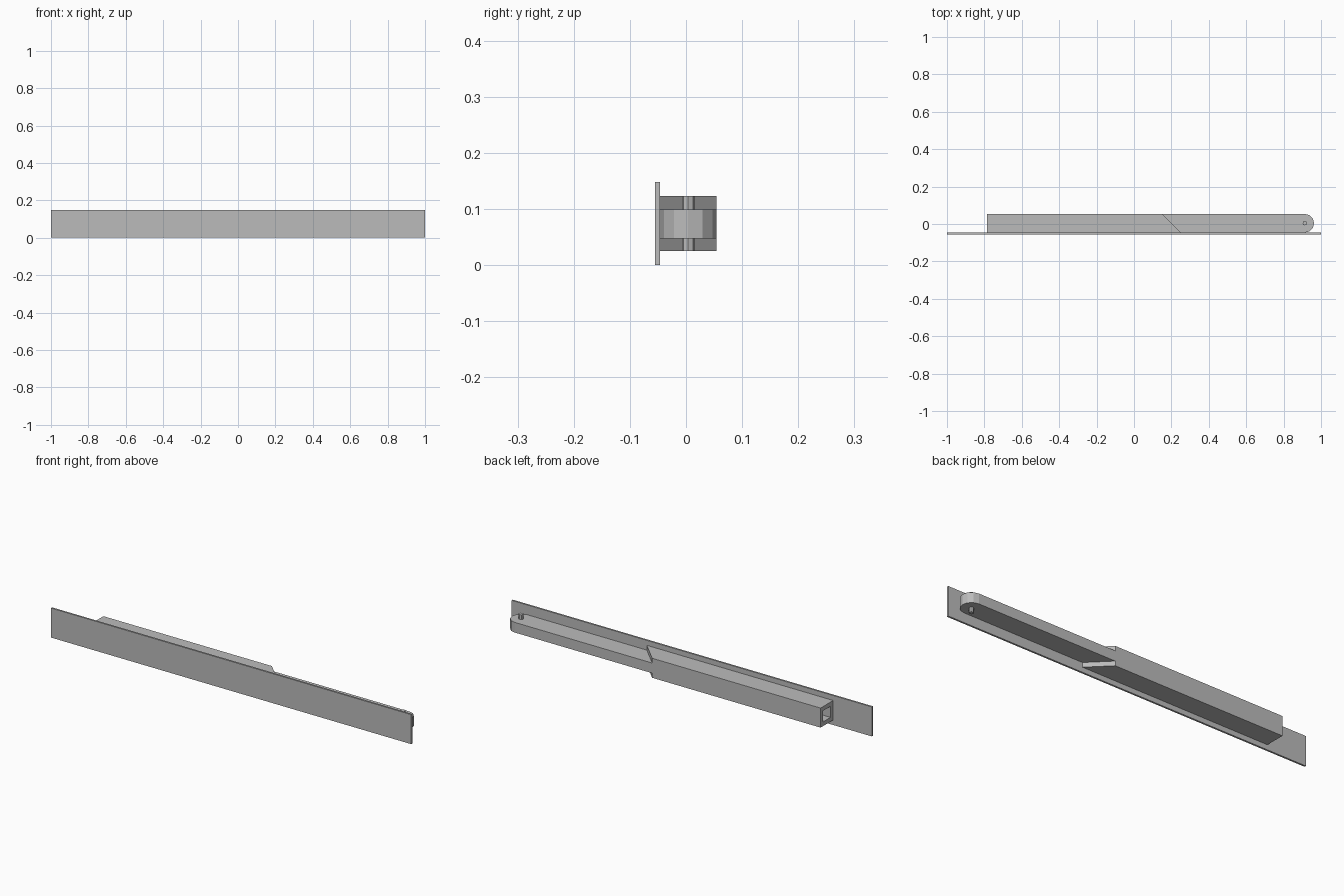
import bpy, bmesh, math

cube = bpy.data.objects.get("Cube")
if cube:
    bpy.data.objects.remove(cube, do_unlink=True)

grey = bpy.data.materials.new("plain grey")
grey.use_nodes = True
COLOUR = (0.5, 0.5, 0.5, 1)
grey.diffuse_color = COLOUR
grey.node_tree.nodes["Principled BSDF"].inputs["Base Color"].default_value = COLOUR

FRONT, BACK = -0.046, 0.054        # depth range of the arm
MID_Y = (FRONT + BACK) / 2
RADIUS = (BACK - FRONT) / 2
PIVOT_X = 0.913


def extrude_outline(name, outline, bottom, top, finish=None):
    """Make a prism from a flat outline, seen from above."""
    bm = bmesh.new()
    face = bm.faces.new([bm.verts.new((x, y, bottom)) for x, y in outline])
    raised = bmesh.ops.extrude_face_region(bm, geom=[face])["geom"]
    verts = [g for g in raised if isinstance(g, bmesh.types.BMVert)]
    bmesh.ops.translate(bm, verts=verts, vec=(0, 0, top - bottom))
    bmesh.ops.recalc_face_normals(bm, faces=bm.faces)
    if finish:
        finish(bm)
    mesh = bpy.data.meshes.new(name)
    bm.to_mesh(mesh)
    bm.free()
    mesh.materials.append(grey)
    obj = bpy.data.objects.new(name, mesh)
    bpy.context.collection.objects.link(obj)
    return obj


def arc(cx, cy, radius, start, end, steps):
    angles = [math.radians(start + (end - start) * i / steps) for i in range(steps + 1)]
    return [(cx + radius * math.cos(a), cy + radius * math.sin(a)) for a in angles]


def rectangle(x0, x1, y0, y1):
    return [(x0, y0), (x1, y0), (x1, y1), (x0, y1)]


def sink_end_socket(bm):
    """Cut a square socket into the end facing -x."""
    end = min(bm.faces, key=lambda f: f.calc_center_median().x)
    bmesh.ops.inset_region(bm, faces=[end], thickness=0.03)
    floor = bmesh.ops.extrude_face_region(bm, geom=[end])["geom"]
    bmesh.ops.delete(bm, geom=[end], context="FACES_ONLY") if end.is_valid else None
    verts = [g for g in floor if isinstance(g, bmesh.types.BMVert)]
    bmesh.ops.translate(bm, verts=verts, vec=(0.08, 0, 0))
    bmesh.ops.recalc_face_normals(bm, faces=bm.faces)


# Thin mounting plate along the front
extrude_outline("mounting_plate", rectangle(-1, 1, -0.055, FRONT), 0, 0.148)

# Thick sleeve with a slanted end
sleeve = [(-0.785, FRONT), (0.25, FRONT), (0.15, BACK), (-0.785, BACK)]
extrude_outline("arm_sleeve", sleeve, 0.025, 0.123, sink_end_socket)

# Thinner arm with a faceted round tip
arm = [(0.15, BACK), (0.25, FRONT)] + arc(PIVOT_X, MID_Y, RADIUS, -90, 90, 6)
extrude_outline("arm_bar", arm, 0.048, 0.099)

# Upright pivot pin through the tip
pin = arc(PIVOT_X, MID_Y, 0.0115, 0, 360, 8)[:-1]
extrude_outline("pivot_pin", pin, 0.025, 0.123)
